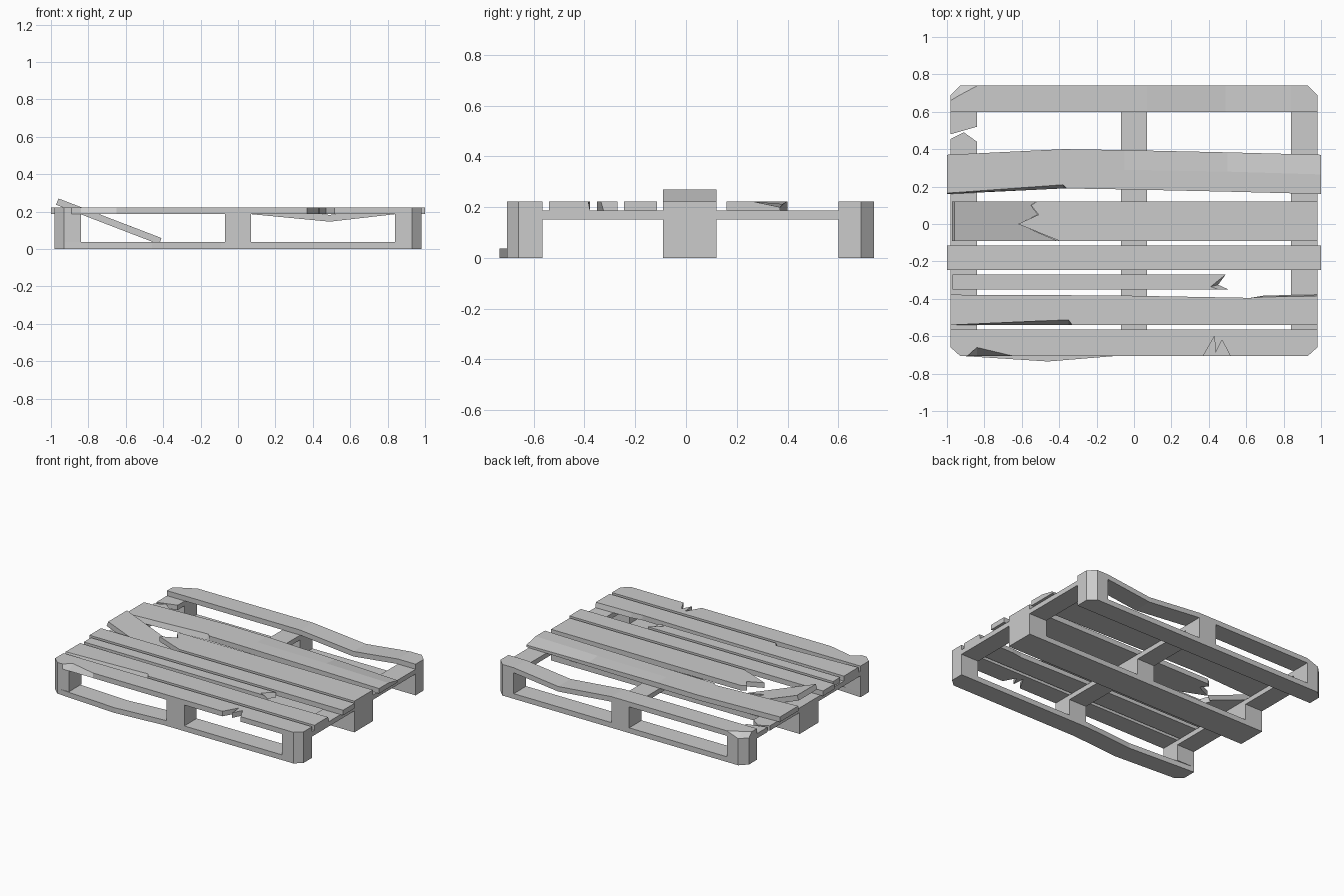
import bpy
import bmesh

cube = bpy.data.objects.get("Cube")
if cube:
    bpy.data.objects.remove(cube)

wood = bpy.data.materials.new("grey_wood")
wood.use_nodes = True
GREY = (0.6, 0.6, 0.6, 1)
wood.diffuse_color = GREY
wood.node_tree.nodes["Principled BSDF"].inputs["Base Color"].default_value = GREY

# Shared levels and edges
FLOOR, BASE, RAIL, DECK, TOP = 0, 0.037, 0.152, 0.186, 0.222
END = 0.98
INNER = 0.84
MID = 0.07
CUT = 0.93
FRONT, FRONT_IN = -0.705, -0.565
BACK, BACK_IN = 0.74, 0.6
MID_A, MID_B = -0.09, 0.12


def skin(name, rings, closed=True):
    """Join matching rings of points and cap both ends."""
    bm = bmesh.new()
    loops = [[bm.verts.new(p) for p in ring] for ring in rings]
    for a, b in zip(loops, loops[1:]):
        for i in range(len(a)):
            j = (i + 1) % len(a)
            bm.faces.new((a[i], a[j], b[j], b[i]))
    bm.faces.new(loops[0])
    bm.faces.new(loops[-1])
    bmesh.ops.recalc_face_normals(bm, faces=bm.faces)
    mesh = bpy.data.meshes.new(name)
    bm.to_mesh(mesh)
    bm.free()
    mesh.materials.append(wood)
    obj = bpy.data.objects.new(name, mesh)
    bpy.context.collection.objects.link(obj)
    return obj


def prism(name, outline, low, high, chips=None):
    """Extrude an outline; chips moves single points of the upper outline."""
    upper = list(outline)
    for index, point in (chips or {}).items():
        upper[index] = point
    return skin(name, [[(x, y, low) for x, y in outline],
                       [(x, y, high) for x, y in upper]])


def box(name, x0, x1, y0, y1, z0, z1):
    return prism(name, [(x0, y0), (x1, y0), (x1, y1), (x0, y1)], z0, z1)


def creased(x, y0, y0_top, crease, y1, edge=TOP, sag=0):
    """Cross-section of a deck board with a lengthwise crease."""
    points = [(y0, DECK), (y1, DECK), (y1, edge), (crease, TOP), (y0_top, TOP)]
    return [(x, y, z - sag) for y, z in points]


# Corner blocks with cut outer corners, and plain blocks between them
for side, s in (("left", 1), ("right", -1)):
    for end, outer, inner, bevel in (("front", FRONT, FRONT_IN, 0.045),
                                     ("back", BACK, BACK_IN, -0.05)):
        prism(f"{end}_{side}_block",
              [(s * INNER, inner), (s * END, inner), (s * END, outer + bevel),
               (s * CUT, outer), (s * INNER, outer)], BASE, DECK)
    x0, x1 = sorted((s * INNER, s * END))
    box(f"middle_{side}_block", x0, x1, MID_A, MID_B, BASE, DECK)
for end, y0, y1 in (("front", FRONT, FRONT_IN), ("middle", MID_A, MID_B),
                    ("back", BACK_IN, BACK)):
    box(f"{end}_centre_block", -MID, MID, y0, y1, BASE, DECK)

# Bottom runners; the front one bows outwards on one side
box("middle_runner", -END, END, MID_A, MID_B, FLOOR, BASE)
prism("back_runner", [(-END, BACK_IN), (END, BACK_IN), (END, BACK - 0.05),
                      (CUT, BACK), (-CUT, BACK), (-END, BACK - 0.05)], FLOOR, BASE)
prism("front_runner", [(-END, FRONT_IN), (-END, FRONT + 0.045), (-CUT, FRONT),
                       (-0.46, -0.735), (-0.09, FRONT), (CUT, FRONT),
                       (END, FRONT + 0.045), (END, FRONT_IN), (-0.09, FRONT_IN),
                       (-0.46, FRONT_IN - 0.03)], FLOOR, BASE)

# Cross rails; the rear part of one outer rail has snapped
for side, x0, x1 in (("left", INNER, END), ("centre", -MID, MID),
                     ("right", -END, -INNER)):
    box(f"front_{side}_rail", x0, x1, FRONT_IN, MID_A, RAIL, DECK)
    if side != "right":
        box(f"back_{side}_rail", x0, x1, MID_B, BACK_IN, RAIL, DECK)
prism("snapped_rail_front", [(-END, MID_B), (-INNER, MID_B), (-INNER, 0.44),
                             (-0.91, 0.49), (-END, 0.455)], RAIL, DECK)
prism("snapped_rail_back", [(-END, BACK_IN), (-END, 0.48), (-INNER, 0.52),
                            (-INNER, BACK_IN)], RAIL, DECK)

# Back deck board: broken corner at one end, sagging crack at the other
B = BACK_IN
skin("back_deck_board", [
    creased(-END, B, B, 0.66, 0.69, 0.19),
    creased(-CUT, B, B, 0.69, BACK, 0.19),
    creased(-INNER, B, B, BACK - 0.002, BACK),
    creased(MID, B, B, 0.66, BACK),
    creased(0.49, B, B, 0.66, BACK, TOP, 0.04),
    creased(INNER, B, B, 0.66, BACK),
    creased(CUT, B, B, 0.66, BACK),
    creased(END, B, B, 0.66, 0.69)])

# Wide bowed board with a split front edge and a worn rear edge
skin("bowed_deck_board", [
    creased(-1, 0.16, 0.165, 0.3, 0.37),
    creased(-0.38, 0.19, 0.21, 0.3, 0.4),
    creased(-0.36, 0.19, 0.19, 0.3, 0.4),
    creased(-0.05, 0.185, 0.185, 0.29, 0.395),
    creased(0.5, 0.173, 0.173, 0.28, 0.383, 0.212),
    creased(1, 0.16, 0.16, 0.265, 0.37, 0.2)])

# Broken middle board: a long part and a tilted loose end
BREAK = [(-0.52, MID_B), (-0.55, 0.1), (-0.51, 0.05), (-0.62, 0), (-0.4, MID_A)]
prism("middle_deck_board", [(END, MID_A), (END, MID_B)] + BREAK, DECK, TOP)
loose = prism("loose_deck_end", [(-END, MID_A), (-END, MID_B)] + BREAK, -0.036, 0)
for v in loose.data.vertices:
    x, thick = v.co.x + END, v.co.z
    v.co.x = -0.96 + 0.95 * x + 0.35 * thick
    v.co.z = 0.27 - 0.365 * x + 0.94 * thick

# Narrow deck boards
box("plain_deck_board", -1, 1, -0.245, -0.115, DECK, TOP)
prism("short_deck_board", [(-0.97, -0.35), (0.505, -0.35), (0.45, -0.325),
                           (0.49, -0.27), (-0.97, -0.27)], DECK, TOP,
      {1: (0.45, -0.35), 2: (0.41, -0.335)})
prism("split_deck_board", [(-END, -0.54), (-0.35, -0.54), (-0.33, -0.54),
                           (END, -0.54), (END, -0.378), (0.7, -0.382),
                           (0.62, -0.395), (-0.1, -0.382), (-END, -0.378)],
      DECK, TOP, {1: (-0.35, -0.512), 4: (END, -0.385), 5: (0.7, -0.39)})

# Front deck board with a splintered notch and a chipped edge
prism("front_deck_board", [
    (-END, FRONT_IN), (-END, FRONT + 0.045), (-CUT, FRONT), (-0.89, FRONT),
    (-INNER, FRONT), (-0.65, FRONT), (0.37, FRONT), (0.43, -0.6),
    (0.435, -0.69), (0.47, -0.62), (0.515, FRONT), (CUT, FRONT),
    (END, FRONT + 0.045), (END, FRONT_IN)], DECK, TOP,
    {4: (-INNER, -0.66)})
